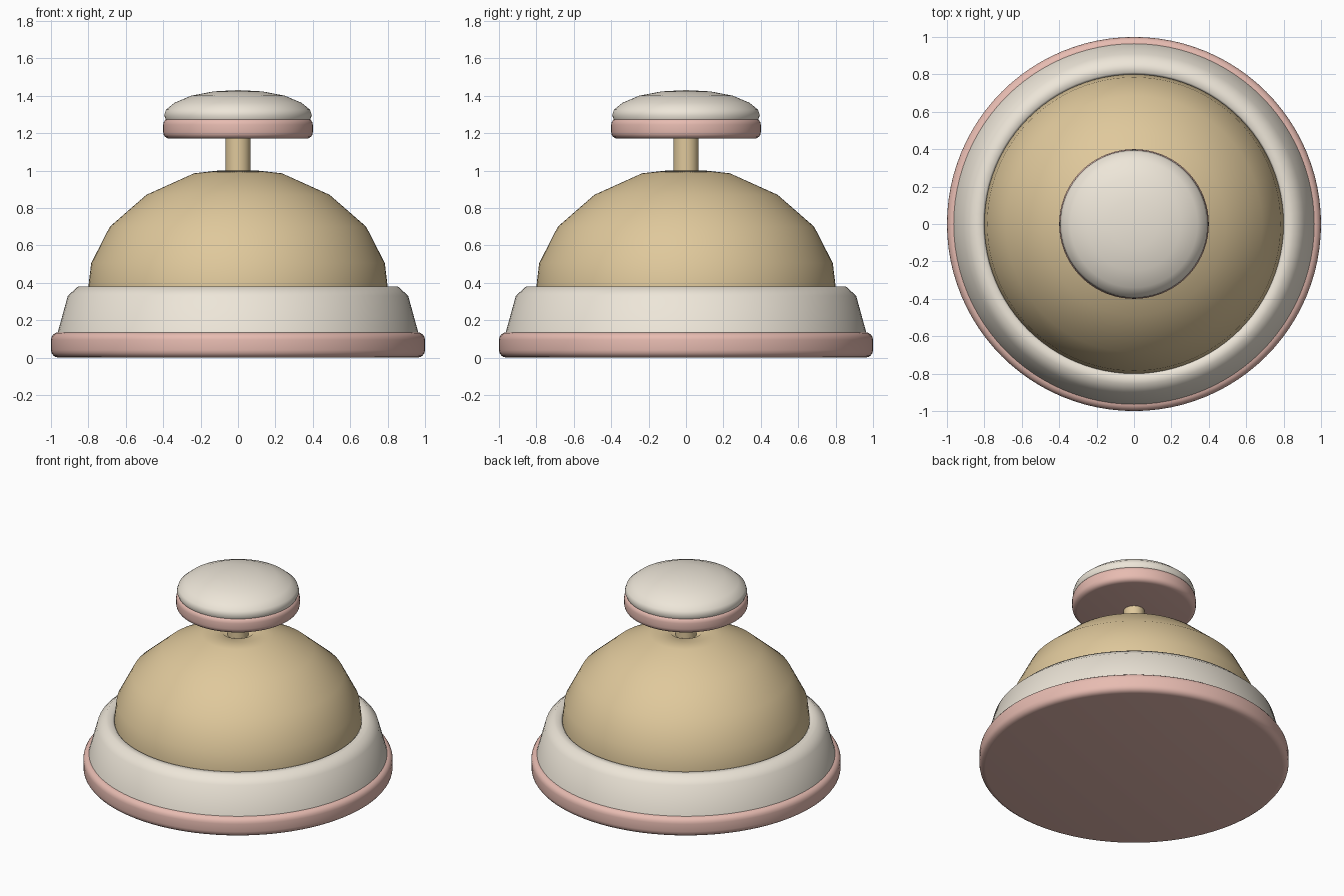
import bpy, bmesh, math

if "Cube" in bpy.data.objects:
    bpy.data.objects.remove(bpy.data.objects["Cube"])

SEGMENTS = 96


def material(name, color):
    mat = bpy.data.materials.new(name)
    mat.diffuse_color = (*color, 1)
    mat.use_nodes = True
    mat.node_tree.nodes["Principled BSDF"].inputs["Base Color"].default_value = mat.diffuse_color
    return mat


def lathe(name, profile, mat, angle=40):
    """Spin an (r, z) profile around the z axis, bottom to top."""
    bm = bmesh.new()
    verts = [bm.verts.new((r, 0, z)) for r, z in profile]
    edges = [bm.edges.new(pair) for pair in zip(verts, verts[1:])]
    bmesh.ops.spin(bm, geom=verts + edges, cent=(0, 0, 0), axis=(0, 0, 1),
                   angle=math.tau, steps=SEGMENTS)
    bmesh.ops.remove_doubles(bm, verts=bm.verts, dist=1e-4)
    bmesh.ops.recalc_face_normals(bm, faces=bm.faces)
    mesh = bpy.data.meshes.new(name)
    bm.to_mesh(mesh)
    bm.free()
    mesh.materials.append(mat)
    obj = bpy.data.objects.new(name, mesh)
    bpy.context.collection.objects.link(obj)
    bpy.ops.object.select_all(action='DESELECT')
    obj.select_set(True)
    bpy.context.view_layer.objects.active = obj
    bpy.ops.object.shade_smooth_by_angle(angle=math.radians(angle))
    return obj


def rounded_disc(radius, z0, z1, bevel, steps=4):
    """Profile of a disc with rounded rims."""
    arc = [i / steps * math.pi / 2 for i in range(steps + 1)]
    low = [(radius - bevel + bevel * math.sin(a), z0 + bevel - bevel * math.cos(a)) for a in arc]
    high = [(radius - bevel + bevel * math.cos(a), z1 - bevel + bevel * math.sin(a)) for a in arc]
    return [(0, z0)] + low + high + [(0, z1)]


pink = material("pink", (0.80, 0.50, 0.44))
cream = material("cream", (0.85, 0.79, 0.69))
gold = material("gold", (0.74, 0.58, 0.33))

# Base plate and the raised collar on it
lathe("base_plate", rounded_disc(1.0, 0.0, 0.135, 0.04), pink)
lathe("base_collar", [(0.80, 0.13), (0.965, 0.13), (0.91, 0.33), (0.855, 0.38),
                      (0.81, 0.38), (0.80, 0.37), (0.80, 0.13)], cream, 60)

# Bell dome with a small dip around the stem
lathe("bell_dome", [(0.80, 0.30), (0.80, 0.38), (0.785, 0.505), (0.685, 0.70),
                    (0.49, 0.87), (0.235, 0.985), (0.10, 1.0), (0.08, 0.98), (0, 0.98)],
      gold, 60)

# Plunger stem and push button
lathe("plunger_stem", [(0, 0.95), (0.067, 0.95), (0.067, 1.19), (0, 1.19)], gold)
lathe("button_rim", rounded_disc(0.40, 1.17, 1.28, 0.035), pink)
lathe("button_cap", [(0, 1.27), (0.385, 1.27), (0.395, 1.295), (0.385, 1.325), (0.34, 1.362),
                     (0.25, 1.40), (0.13, 1.423), (0, 1.43)], cream, 60)
